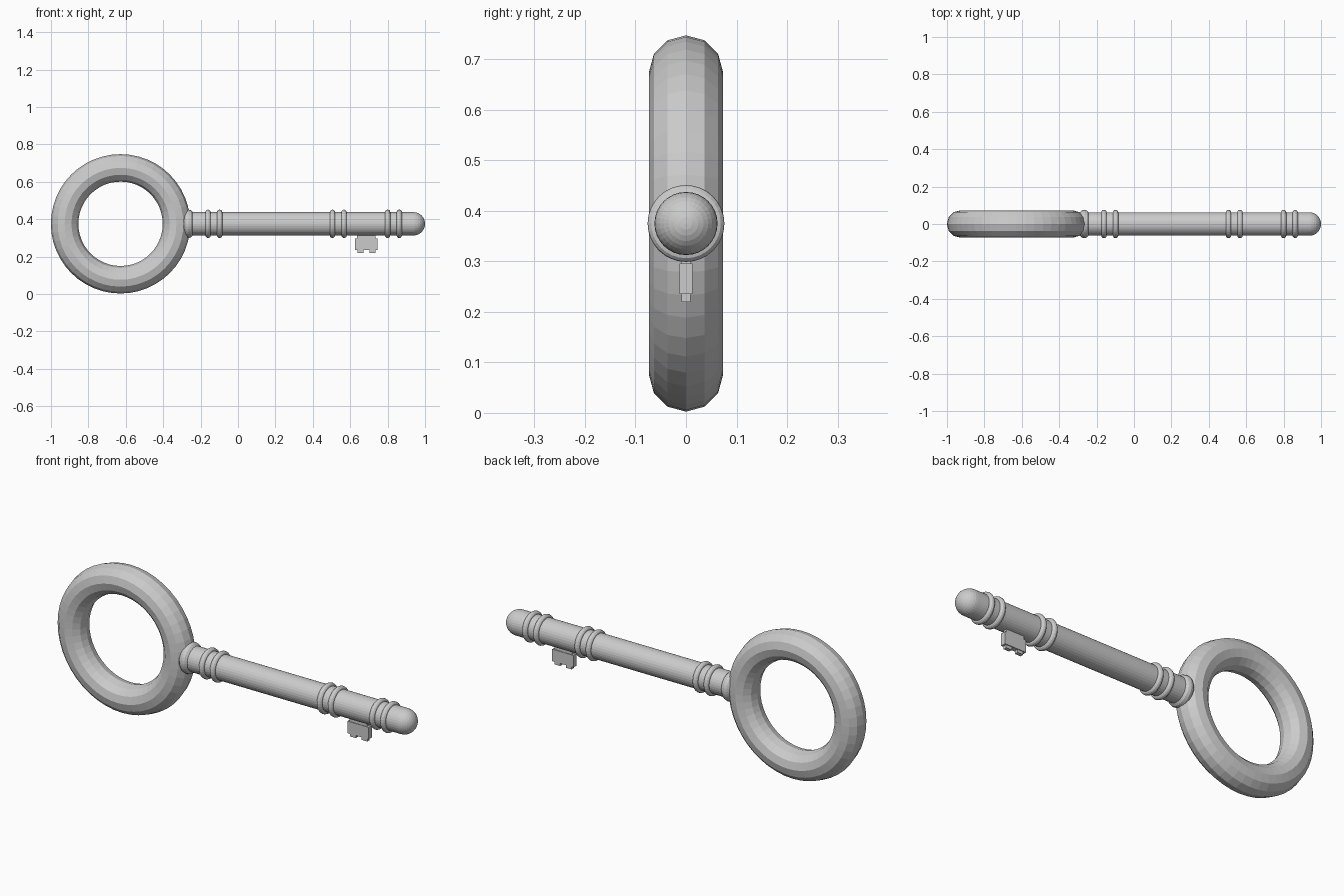
import bpy
from math import pi

if "Cube" in bpy.data.objects:
    bpy.data.objects.remove(bpy.data.objects["Cube"])

ZC = 0.375          # height of the shaft axis
R = 0.0625          # shaft radius


def torus(name, x, major, minor, rot, seg=32, sides=12):
    bpy.ops.mesh.primitive_torus_add(location=(x, 0, ZC), rotation=rot,
                                     major_radius=major, minor_radius=minor,
                                     major_segments=seg, minor_segments=sides)
    bpy.context.object.name = name


def box(name, x0, x1, half_y, z0, z1):
    bpy.ops.mesh.primitive_cube_add(size=1, location=((x0 + x1) / 2, 0, (z0 + z1) / 2))
    ob = bpy.context.object
    ob.name = name
    ob.scale = (x1 - x0, 2 * half_y, z1 - z0)


# Ring handle
torus("bow_ring", -0.628, 0.299, 0.0735, (pi / 2, 0, 0), 48)

# Shaft with rounded tip
x0, x1 = -0.29, 0.9375
bpy.ops.mesh.primitive_cylinder_add(vertices=32, radius=R, depth=x1 - x0,
                                    location=((x0 + x1) / 2, 0, ZC), rotation=(0, pi / 2, 0))
bpy.context.object.name = "shaft"
bpy.ops.mesh.primitive_uv_sphere_add(segments=32, ring_count=16, radius=R,
                                     location=(x1, 0, ZC), rotation=(0, pi / 2, 0))
bpy.context.object.name = "tip"

# Thick collar at the ring, then paired thin collars
torus("base_collar", -0.265, 0.050, 0.026, (0, pi / 2, 0))
for i, x in enumerate((-0.16, -0.098, 0.505, 0.567, 0.80, 0.862)):
    torus(f"collar_{i + 1}", x, 0.0615, 0.0145, (0, pi / 2, 0))

# Key bit: neck, plate and two teeth
box("bit_neck", 0.635, 0.735, 0.010, 0.28, 0.33)
box("bit_plate", 0.625, 0.745, 0.013, 0.235, 0.296)
box("bit_tooth_left", 0.638, 0.670, 0.009, 0.220, 0.245)
box("bit_tooth_right", 0.703, 0.735, 0.009, 0.220, 0.245)
